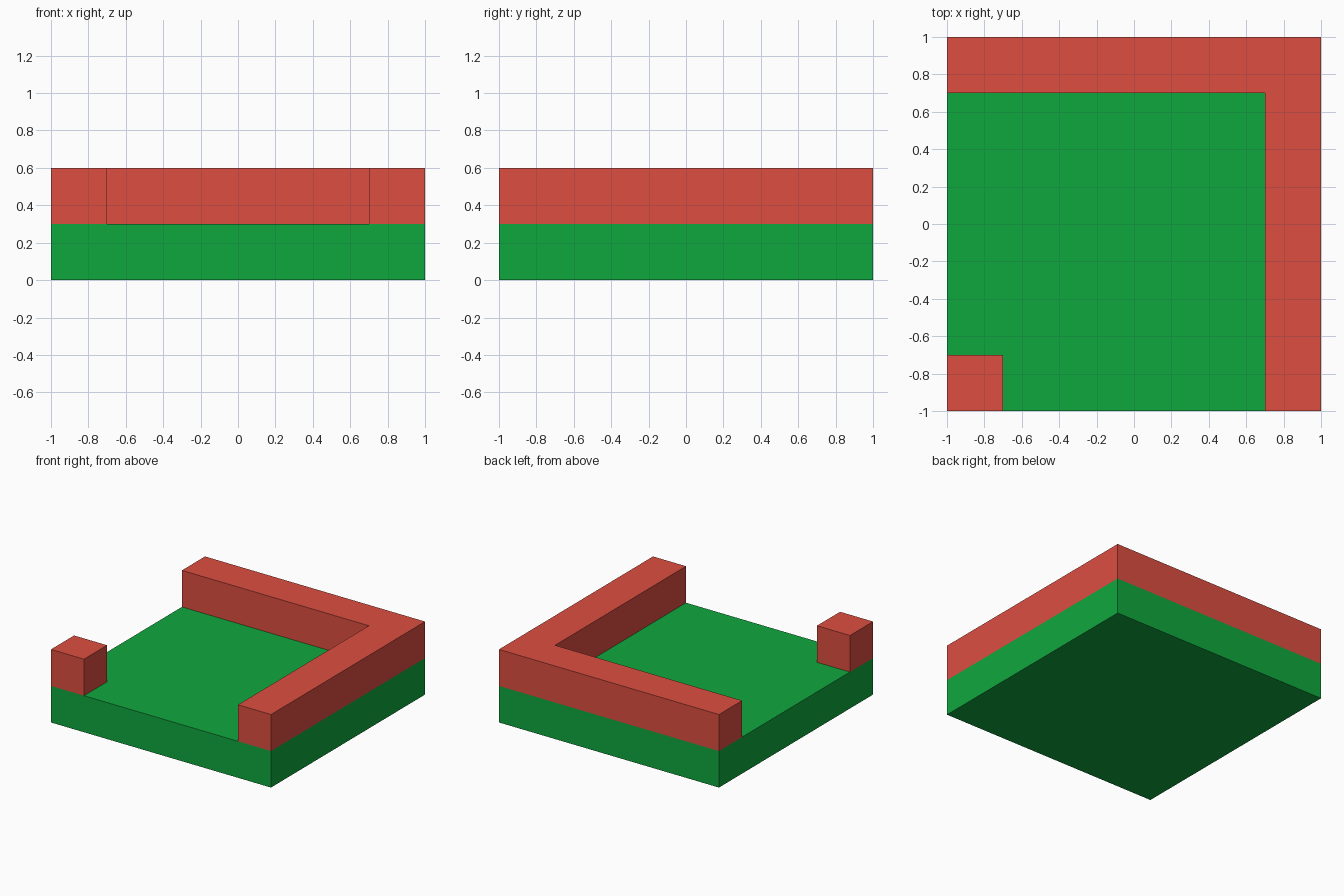
import bpy
import bmesh

if "Cube" in bpy.data.objects:
    bpy.data.objects.remove(bpy.data.objects["Cube"])

HALF = 1.0       # half width of the tile
INNER = 0.7      # inner edge of the rim
BASE_TOP = 0.3
RIM_TOP = 0.6


def make_material(name, color):
    mat = bpy.data.materials.new(name)
    mat.diffuse_color = (*color, 1.0)
    mat.use_nodes = True
    mat.node_tree.nodes["Principled BSDF"].inputs["Base Color"].default_value = mat.diffuse_color
    return mat


def extrude_outline(name, outline, z0, z1, mat):
    """Extrude a counter-clockwise floor outline from z0 up to z1."""
    bm = bmesh.new()
    face = bm.faces.new([bm.verts.new((x, y, z0)) for x, y in outline])
    result = bmesh.ops.extrude_face_region(bm, geom=[face], use_keep_orig=True)
    top = [v for v in result["geom"] if isinstance(v, bmesh.types.BMVert)]
    bmesh.ops.translate(bm, verts=top, vec=(0, 0, z1 - z0))
    bmesh.ops.recalc_face_normals(bm, faces=bm.faces[:])
    mesh = bpy.data.meshes.new(name)
    bm.to_mesh(mesh)
    bm.free()
    mesh.materials.append(mat)
    obj = bpy.data.objects.new(name, mesh)
    bpy.context.collection.objects.link(obj)
    return obj


def rectangle(x0, y0, x1, y1):
    return [(x0, y0), (x1, y0), (x1, y1), (x0, y1)]


green = make_material("green", (0.005, 0.386, 0.048))
red = make_material("red", (0.716, 0.076, 0.053))

# Square green slab
extrude_outline("base", rectangle(-HALF, -HALF, HALF, HALF), 0, BASE_TOP, green)

# L-shaped rim along the right and back sides
rim = [(INNER, -HALF), (HALF, -HALF), (HALF, HALF),
       (-HALF, HALF), (-HALF, INNER), (INNER, INNER)]
extrude_outline("corner_rim", rim, BASE_TOP, RIM_TOP, red)

# Small block in the front left corner
extrude_outline("corner_block", rectangle(-HALF, -HALF, -INNER, -INNER),
                BASE_TOP, RIM_TOP, red)
